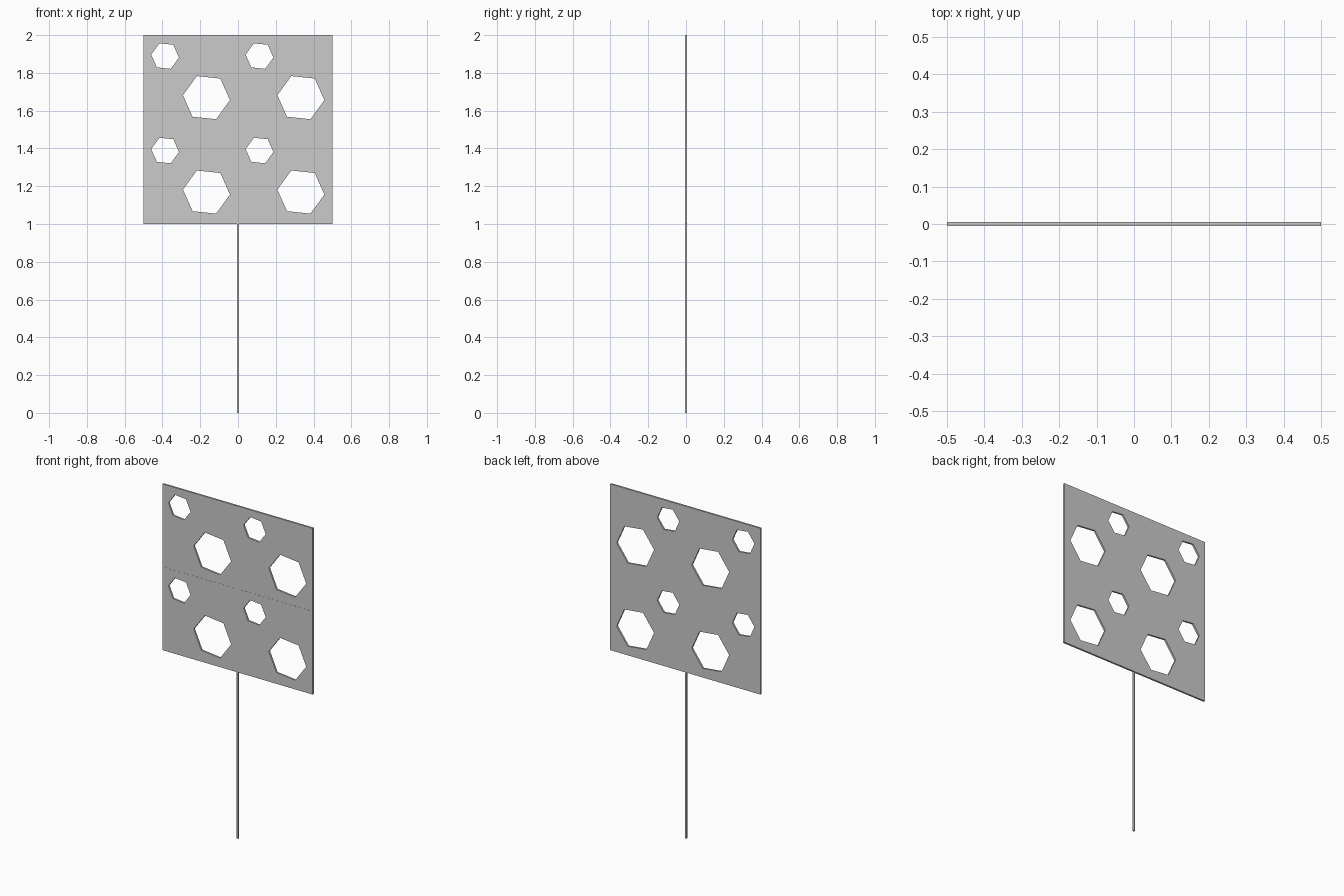
import bpy
from math import radians

if "Cube" in bpy.data.objects:
    bpy.data.objects.remove(bpy.data.objects["Cube"])


def box(name, size, centre):
    bpy.ops.mesh.primitive_cube_add(size=1, location=centre)
    ob = bpy.context.object
    ob.name = name
    ob.scale = size
    bpy.ops.object.transform_apply(location=True, rotation=False, scale=True)
    return ob


def hex_cutter(x, z, radius):
    # hexagonal prism along y, corner tipped 6 degrees below horizontal
    bpy.ops.mesh.primitive_cylinder_add(vertices=6, radius=radius, depth=0.1)
    ob = bpy.context.object
    ob.name = "hole_cutter"
    me = ob.data
    from_angle = radians(-6 - 90)
    from mathutils import Matrix
    me.transform(Matrix.Rotation(from_angle, 4, 'Z'))
    me.transform(Matrix.Rotation(radians(90), 4, 'X'))
    ob.location = (x, 0, z)
    return ob


# perforated square panel
panel = box("panel", (1, 0.011, 1), (0, 0.0005, 1.5))

# the same large and small hole in each quarter
cutters = []
for cx in (-0.25, 0.25):
    for cz in (1.25, 1.75):
        cutters.append(hex_cutter(cx + 0.083, cz - 0.081, 0.125))
        cutters.append(hex_cutter(cx - 0.136, cz + 0.139, 0.074))
for c in cutters:
    m = panel.modifiers.new("hole", 'BOOLEAN')
    m.operation = 'DIFFERENCE'
    m.solver = 'EXACT'
    m.object = c
bpy.context.view_layer.objects.active = panel
for m in list(panel.modifiers):
    bpy.ops.object.modifier_apply(modifier=m.name)
for c in cutters:
    bpy.data.objects.remove(c, do_unlink=True)

# pole, running up the panel front as a thin rib
box("pole", (0.01, 0.01, 2), (0, -0.001, 1))

# fine horizontal rib across the panel front
box("cross_rib", (1, 0.003, 0.003), (0, -0.0042, 1.5))
